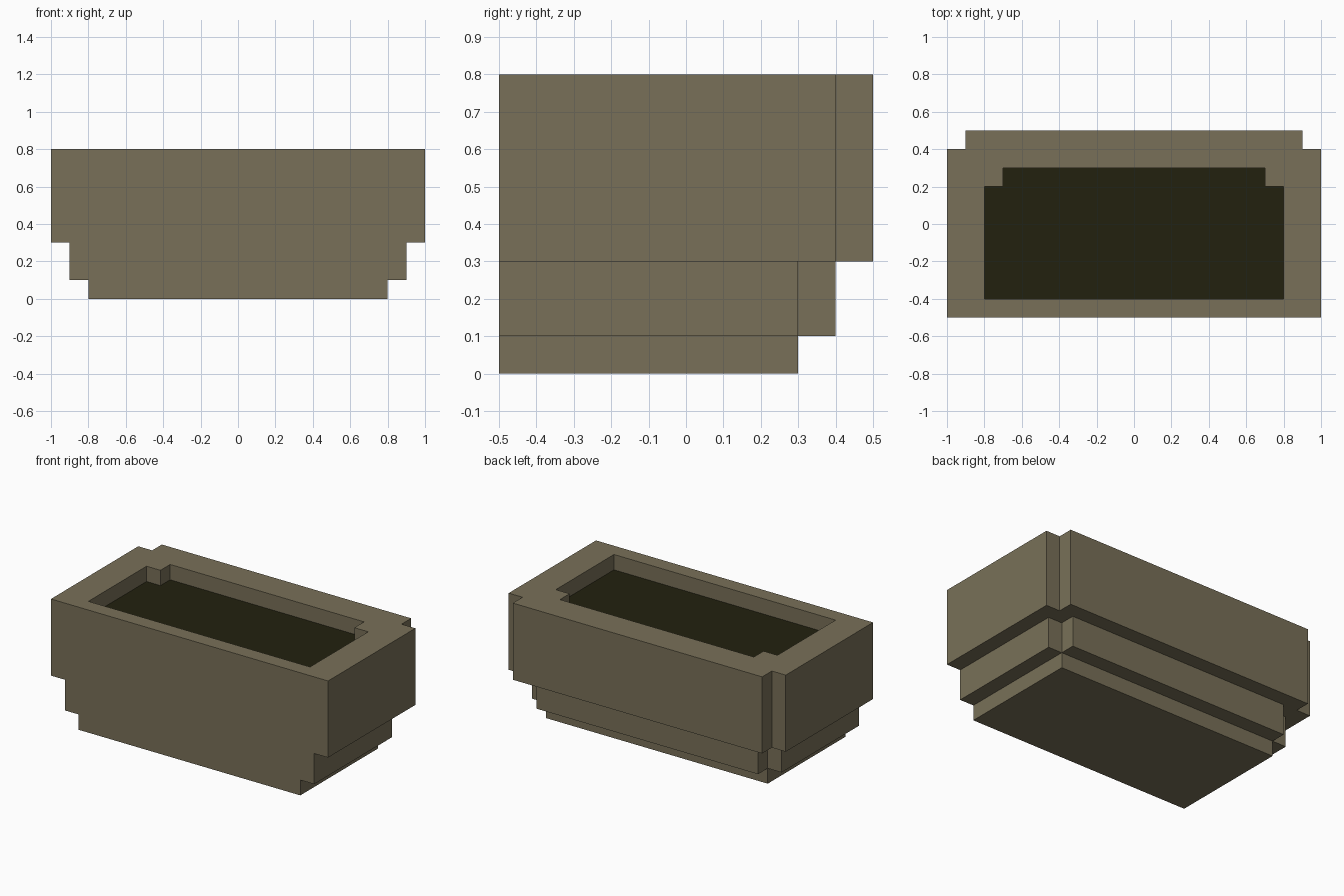
import bpy
import bmesh

old = bpy.data.objects.get("Cube")
if old:
    bpy.data.objects.remove(old, do_unlink=True)


def material(name, rgb):
    mat = bpy.data.materials.new(name)
    mat.use_nodes = True
    color = (*rgb, 1)
    mat.diffuse_color = color
    mat.node_tree.nodes["Principled BSDF"].inputs["Base Color"].default_value = color
    return mat


stone = material("stone", (0.19, 0.163, 0.098))
soil = material("dark_soil", (0.016, 0.015, 0.0045))


def outline(x, front, back, notch=0.1):
    """Rectangle whose two back corners are cut out by square notches."""
    if not notch:
        return [(-x, front), (x, front), (x, back), (-x, back)]
    side, step = x - notch, back - notch
    return [(-x, front), (x, front), (x, step), (side, step), (side, back),
            (-side, back), (-side, step), (-x, step)]


def shell(name, rings, mat):
    """Cap the first ring, then wall each ring to the next."""
    bm = bmesh.new()
    loops = [[bm.verts.new((x, y, z)) for x, y in shape] for shape, z in rings]
    cap = loops[0] if len(loops) == 1 else loops[0][::-1]
    bm.faces.new(cap)
    for low, high in zip(loops, loops[1:]):
        count = len(low)
        for i in range(count):
            j = (i + 1) % count
            bm.faces.new((low[i], low[j], high[j], high[i]))
    mesh = bpy.data.meshes.new(name)
    bm.to_mesh(mesh)
    bm.free()
    mesh.materials.append(mat)
    obj = bpy.data.objects.new(name, mesh)
    bpy.context.collection.objects.link(obj)
    return obj


# Stepped tiers, flush at the front
foot = outline(0.8, -0.5, 0.3, notch=0)
waist = outline(0.9, -0.5, 0.4)
rim = outline(1.0, -0.5, 0.5)
opening = outline(0.8, -0.4, 0.3)

shell("foot_tier", [(foot, 0), (foot, 0.1)], stone)
shell("middle_tier", [(waist, 0.1), (waist, 0.3)], stone)

# Upper trough with its thick rim and recess
shell("upper_trough", [(rim, 0.3), (rim, 0.8), (opening, 0.8), (opening, 0.7)], stone)

# Soil surface filling the recess
shell("soil_bed", [(opening, 0.7)], soil)
